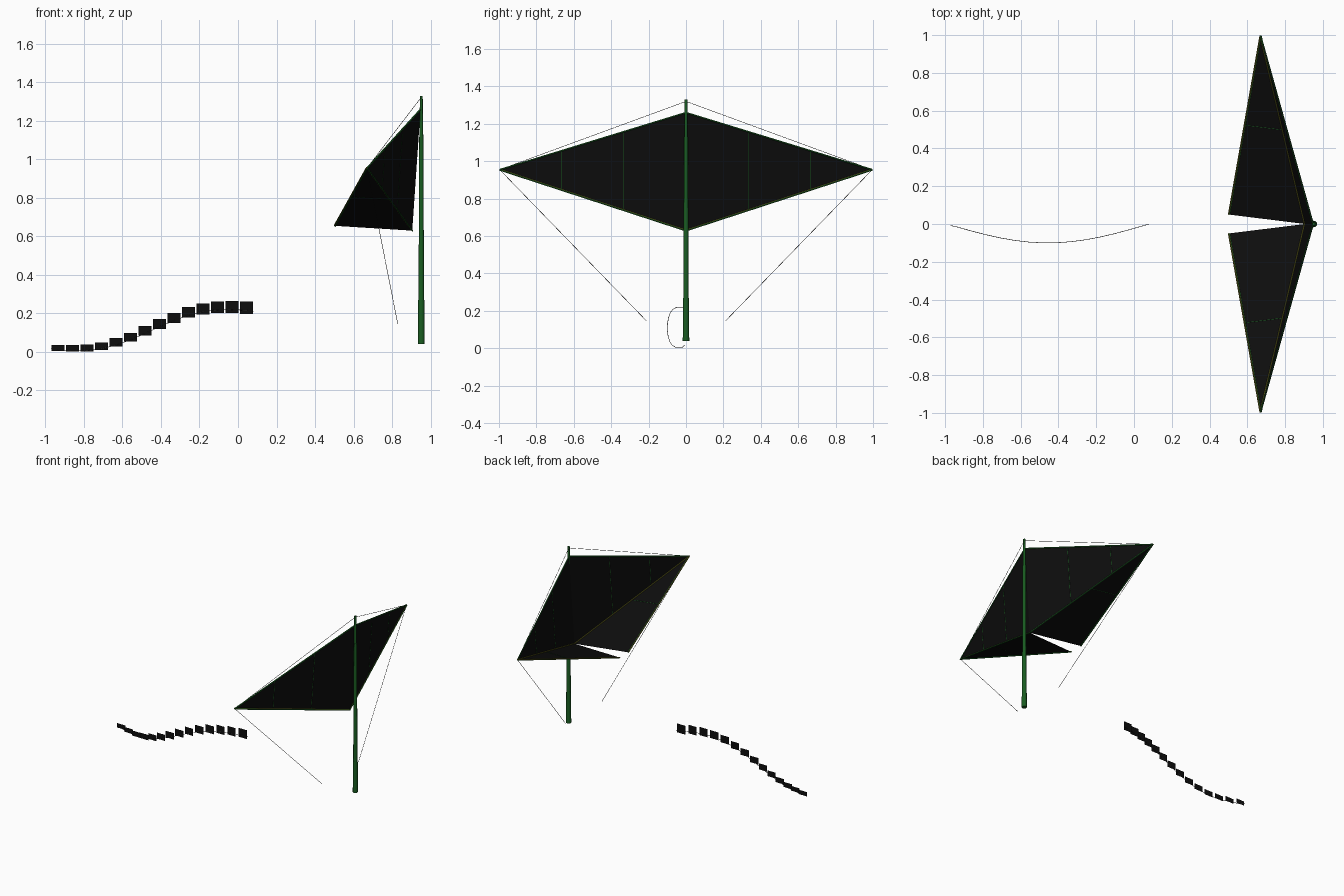
import bpy, math
from mathutils import Vector

if "Cube" in bpy.data.objects:
    bpy.data.objects.remove(bpy.data.objects["Cube"])


def material(name, r, g, b):
    m = bpy.data.materials.new(name)
    m.diffuse_color = (r, g, b, 1)
    m.use_nodes = True
    m.node_tree.nodes["Principled BSDF"].inputs["Base Color"].default_value = m.diffuse_color
    return m


BLACK = material("black cloth", 0.004, 0.004, 0.004)
GREEN = material("green", 0.01, 0.11, 0.015)
OLIVE = material("olive", 0.10, 0.10, 0.01)
GREY = material("cord", 0.02, 0.02, 0.02)


def mesh(name, verts, faces, mat):
    me = bpy.data.meshes.new(name)
    me.from_pydata([tuple(v) for v in verts], [], faces)
    me.materials.append(mat)
    ob = bpy.data.objects.new(name, me)
    bpy.context.collection.objects.link(ob)
    return ob


def tube(name, pts, radius, mat, res=1):
    cu = bpy.data.curves.new(name, 'CURVE')
    cu.dimensions = '3D'
    cu.bevel_depth = radius
    cu.bevel_resolution = res
    cu.use_fill_caps = True
    cu.materials.append(mat)
    sp = cu.splines.new('POLY')
    sp.points.add(len(pts) - 1)
    for p, co in zip(sp.points, pts):
        p.co = (*co, 1)
    ob = bpy.data.objects.new(name, cu)
    bpy.context.collection.objects.link(ob)
    return ob


def rod(name, z0, z1, r0, r1):
    bpy.ops.mesh.primitive_cone_add(vertices=12, radius1=r0, radius2=r1, depth=z1 - z0,
                                    location=(0.952, 0, (z0 + z1) / 2))
    ob = bpy.context.object
    ob.name = name
    ob.data.materials.append(GREEN)
    bpy.ops.object.shade_smooth_by_angle()


# Mast in three tapering sections
rod("mast_grip", 0.04, 0.27, 0.0175, 0.016)
rod("mast_middle", 0.27, 1.13, 0.0145, 0.0105)
rod("mast_tip", 1.13, 1.33, 0.009, 0.0075)

for s, side in ((1, "back"), (-1, "front")):
    top = Vector((0.948, 0, 1.26))
    keel = Vector((0.905, 0, 0.63))
    tip = Vector((0.67, s * 0.996, 0.955))
    free = Vector((0.503, s * 0.05, 0.655))

    # Sail and its lower folded flap
    mesh(f"{side}_sail", [top, tip, keel], [(0, 1, 2)], BLACK)
    mesh(f"{side}_flap", [keel, tip, free], [(0, 1, 2)], BLACK)

    # Edge spars, olive inside and green outside
    tube(f"{side}_top_spar", [top, tip], 0.0045, GREEN)
    off = Vector((-0.002, 0, 0.002))
    for label, a in (("keel", keel), ("free", free)):
        tube(f"{side}_{label}_spar_inner", [a + off, tip + off], 0.004, OLIVE)
        tube(f"{side}_{label}_spar_outer", [a - off, tip - off], 0.004, GREEN)

    # Sail seams
    for i in (1, 2):
        t = i / 3
        tube(f"{side}_sail_seam_{i}", [top.lerp(tip, t), keel.lerp(tip, t)], 0.0015, GREEN)
    tube(f"{side}_flap_seam", [free.lerp(tip, 0.5), keel.lerp(tip, 0.5)], 0.0015, GREEN)

    # Stay to the mast head and loose control line
    tube(f"{side}_stay", [(0.95, 0, 1.32), tip], 0.0013, GREY)
    tube(f"{side}_control_line", [tip, (0.83, s * 0.21, 0.145)], 0.0013, GREY)

# Tail: a bowed cord carrying upright squares
heights = [0.021, 0.019, 0.02, 0.03, 0.05, 0.077, 0.11,
           0.145, 0.177, 0.205, 0.223, 0.232, 0.234, 0.23]
verts, faces, cord = [], [], [(-0.97, -0.008, 0.016)]
n = len(heights)
for i, z in enumerate(heights):
    x = -0.935 + i * 0.98 / (n - 1)
    y = -0.1 * math.sin(math.pi * (x + 0.99) / 1.07)
    w, h = 0.034, 0.016 + 0.0165 * i / (n - 1)
    k = len(verts)
    verts += [(x - w, y, z - h), (x + w, y, z - h), (x + w, y, z + h), (x - w, y, z + h)]
    faces.append((k, k + 1, k + 2, k + 3))
    cord.append((x, y, z - 0.014))
cord.append((0.08, 0, 0.212))
mesh("tail_squares", verts, faces, BLACK)
tube("tail_cord", cord, 0.0015, GREY)
